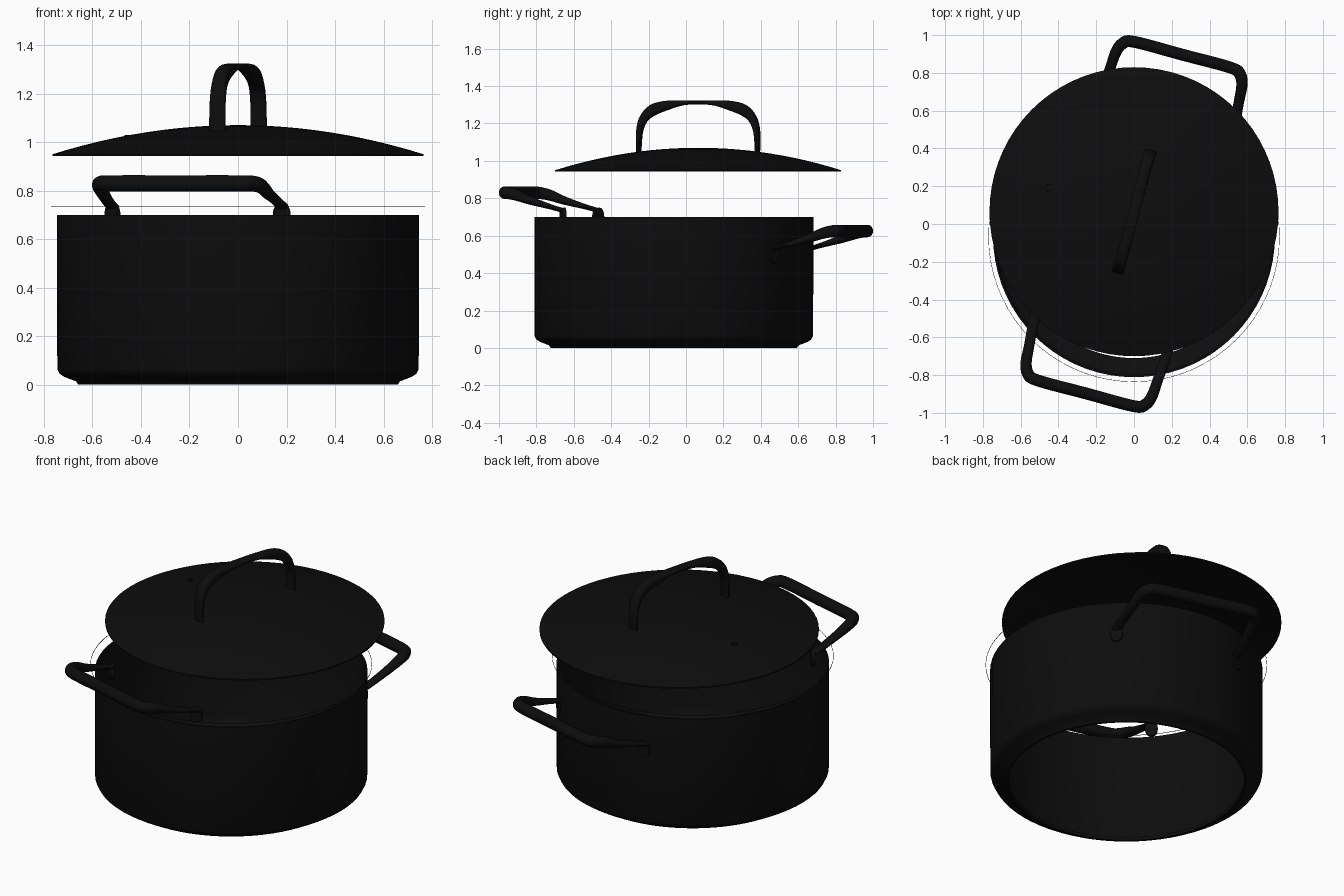
import bpy, bmesh
from math import sin, cos, pi, radians, copysign
from mathutils import Vector, Matrix

if "Cube" in bpy.data.objects:
    bpy.data.objects.remove(bpy.data.objects["Cube"], do_unlink=True)

black = bpy.data.materials.new("black_enamel")
black.use_nodes = True
COLOUR = (0.004, 0.004, 0.004, 1)
black.diffuse_color = COLOUR
black.node_tree.nodes["Principled BSDF"].inputs["Base Color"].default_value = COLOUR

TURN = Matrix.Rotation(radians(-15), 4, 'Z')
POT = Vector((0, -0.065, 0))
LID = Vector((0, 0.065, 0))
LID_R = 0.765


def finish(name, bm, matrix=Matrix()):
    bmesh.ops.remove_doubles(bm, verts=bm.verts, dist=0.0002)
    bmesh.ops.recalc_face_normals(bm, faces=bm.faces)
    bm.transform(matrix)
    mesh = bpy.data.meshes.new(name)
    bm.to_mesh(mesh)
    bm.free()
    mesh.materials.append(black)
    ob = bpy.data.objects.new(name, mesh)
    bpy.context.collection.objects.link(ob)
    bpy.ops.object.select_all(action='DESELECT')
    ob.select_set(True)
    bpy.context.view_layer.objects.active = ob
    bpy.ops.object.shade_smooth_by_angle(angle=radians(35))
    return ob


def revolve(name, profile, centre, closed=False, steps=72):
    """Turn an (r, z) profile around the vertical axis."""
    bm = bmesh.new()
    verts = [bm.verts.new((r, 0, z)) for r, z in profile]
    edges = [bm.edges.new(pair) for pair in zip(verts, verts[1:])]
    if closed:
        edges.append(bm.edges.new((verts[-1], verts[0])))
    bmesh.ops.spin(bm, geom=verts + edges, cent=(0, 0, 0), axis=(0, 0, 1),
                   angle=2 * pi, steps=steps, use_duplicate=False)
    return finish(name, bm, Matrix.Translation(centre))


def smooth_path(stations, cuts=4):
    """Catmull-Rom through stations of (x, y, z, half_a, half_b)."""
    p = [Vector(s) for s in stations]
    p = [p[0]] + p + [p[-1]]
    out = []
    for a, b, c, d in zip(p, p[1:], p[2:], p[3:]):
        for i in range(cuts):
            t = i / cuts
            out.append(b + (c - a) * (t / 2) + (a * 2 - b * 5 + c * 4 - d) * (t * t / 2)
                       + (b * 3 - a - c * 3 + d) * (t ** 3 / 2))
    return out + [p[-1]]


def sweep(bm, stations, ref, power, sides=16):
    """Loft rounded sections along a path; ref fixes the section's b axis."""
    path = smooth_path(stations)
    rings = []
    for i, s in enumerate(path):
        pos = Vector(s[:3])
        tangent = Vector(path[min(i + 1, len(path) - 1)][:3]) - Vector(path[max(i - 1, 0)][:3])
        a = tangent.cross(ref).normalized()
        b = a.cross(tangent).normalized()
        ring = []
        for k in range(sides):
            ang = 2 * pi * (k + 0.5) / sides
            ca = copysign(abs(cos(ang)) ** power, cos(ang))
            sa = copysign(abs(sin(ang)) ** power, sin(ang))
            ring.append(bm.verts.new(pos + a * (ca * s[3]) + b * (sa * s[4])))
        rings.append(ring)
    for r, q in zip(rings, rings[1:]):
        for k in range(sides):
            n = (k + 1) % sides
            bm.faces.new((r[k], r[n], q[n], q[k]))
    bm.faces.new(rings[0])
    bm.faces.new(rings[-1])


# Pot body: thin wall with a stepped foot and an open base
revolve("pot_body", [
    (0.645, 0), (0.658, 0), (0.668, 0.014), (0.715, 0.032), (0.735, 0.045),
    (0.745, 0.065), (0.746, 0.7), (0.736, 0.7), (0.735, 0.07), (0.725, 0.053),
    (0.705, 0.04), (0.645, 0.018)], POT, closed=True)

# Hairline seal ring floating above the rim
revolve("seal_ring", [(0.769, 0.734), (0.771, 0.734), (0.771, 0.736), (0.769, 0.736)],
        POT, closed=True)

# Domed lid shell
qs = [i / 12 for i in range(13)]
outer = [(LID_R * q, 0.95 + 0.12 * (1 - q * q)) for q in qs]
inner = [(LID_R * q, 0.942 + 0.115 * (1 - q * q)) for q in reversed(qs)]
revolve("lid", outer + inner, LID)

# Steam vent: small raised eyelet on the lid
vent_z = 0.95 + 0.12 * (1 - (0.467 / LID_R) ** 2)
revolve("lid_vent", [(0.008, vent_z - 0.004), (0.008, vent_z + 0.004), (0.018, vent_z + 0.004),
                     (0.02, vent_z - 0.006)], Vector((-0.45, 0.19, 0)), closed=True, steps=20)

# Lid handle: arched strap, thick at the shoulders
half = [(0, 0.328, 1.03, 0.009, 0.034), (0, 0.328, 1.1, 0.012, 0.034),
        (0, 0.322, 1.17, 0.016, 0.033), (0, 0.298, 1.23, 0.023, 0.032),
        (0, 0.25, 1.272, 0.03, 0.031), (0, 0.18, 1.295, 0.026, 0.03),
        (0, 0.09, 1.31, 0.014, 0.03)]
arch = half + [(0, 0, 1.313, 0.011, 0.03)] + [(x, -y, z, a, b) for x, y, z, a, b in reversed(half)]
bm = bmesh.new()
sweep(bm, arch, Vector((1, 0, 0)), 0.6)
finish("lid_handle", bm, Matrix.Translation(LID) @ TURN)

# Side handles: round bar, flattened legs and round mounting pads
half = [(0.362, 0.59, 0.735, 0.03, 0.013), (0.361, 0.66, 0.755, 0.028, 0.014),
        (0.352, 0.77, 0.787, 0.028, 0.022), (0.345, 0.855, 0.818, 0.03, 0.03),
        (0.322, 0.908, 0.829, 0.032, 0.033), (0.265, 0.932, 0.83, 0.032, 0.034)]
loop = half + [(0, 0.932, 0.83, 0.032, 0.034)] + [(-x, y, z, a, b) for x, y, z, a, b in reversed(half)]


def side_handle(name, matrix):
    bm = bmesh.new()
    sweep(bm, loop, Vector((0, 0, 1)), 1)
    for side in (1, -1):
        radial = Vector((side * 0.362, 0.65, 0))
        pad = (Matrix.Translation((side * 0.362, 0.588, 0.703))
               @ radial.to_track_quat('Z', 'Y').to_matrix().to_4x4()
               @ Matrix.Diagonal((0.8, 1.05, 1, 1)))
        bmesh.ops.create_cone(bm, cap_ends=True, segments=24, radius1=0.045,
                              radius2=0.043, depth=0.022, matrix=pad)
    finish(name, bm, matrix @ Matrix.Translation((0.017, 0, 0)))


side_handle("back_handle", Matrix.Translation((0, 0, -0.205)) @ TURN)
side_handle("front_handle", Matrix.Rotation(pi, 4, 'Z') @ TURN)
